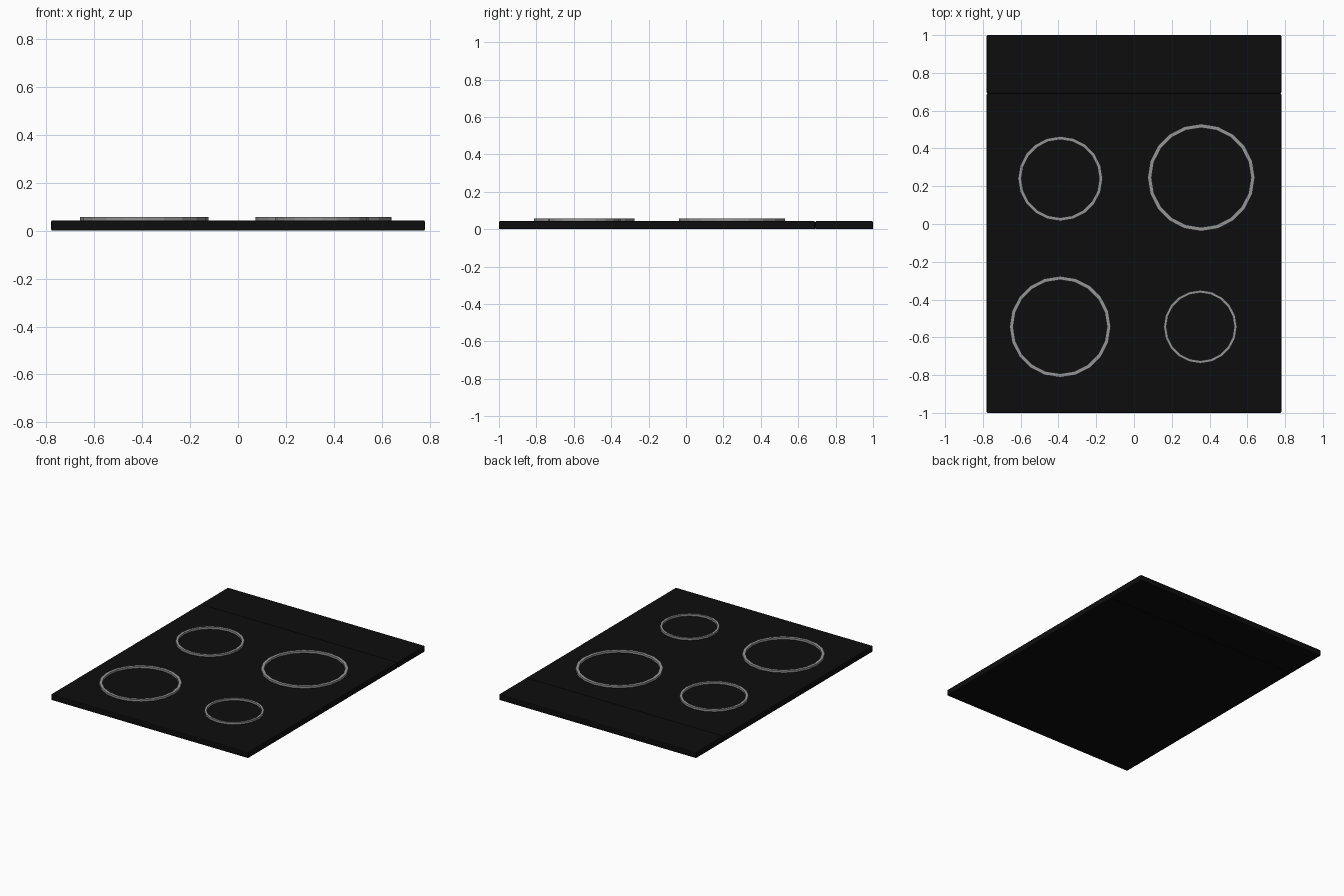
import bpy, bmesh, math

if "Cube" in bpy.data.objects:
    bpy.data.objects.remove(bpy.data.objects["Cube"])

def material(name, rgb):
    m = bpy.data.materials.new(name)
    m.diffuse_color = (*rgb, 1)
    m.use_nodes = True
    m.node_tree.nodes["Principled BSDF"].inputs["Base Color"].default_value = m.diffuse_color
    return m

black = material("black_glass", (0.004, 0.004, 0.004))
grey = material("ring_grey", (0.3, 0.3, 0.3))
W, TOP, RING_TOP, SPLIT = 0.78, 0.043, 0.057, 0.69

def finish(bm, name, mat):
    bmesh.ops.recalc_face_normals(bm, faces=bm.faces[:])
    me = bpy.data.meshes.new(name)
    bm.to_mesh(me)
    bm.free()
    me.materials.append(mat)
    ob = bpy.data.objects.new(name, me)
    bpy.context.collection.objects.link(ob)
    return ob

def slab(name, y0, y1):
    bm = bmesh.new()
    bmesh.ops.create_cube(bm, size=1)
    for v in bm.verts:
        v.co = (v.co.x * 2 * W, (y0 + y1) / 2 + v.co.y * (y1 - y0), (v.co.z + 0.5) * TOP)
    bmesh.ops.bevel(bm, geom=bm.edges[:], offset=0.006, segments=2,
                    profile=0.5, affect='EDGES')
    finish(bm, name, black)

def ring(name, x, y, r, width, sides=20):
    bm = bmesh.new()
    # rectangular section swept around the burner centre
    section = [(r, TOP - 0.003), (r, RING_TOP), (r - width, RING_TOP), (r - width, TOP - 0.003)]
    loops = []
    for i in range(sides):
        a = 2 * math.pi * i / sides
        loops.append([bm.verts.new((x + q * math.cos(a), y + q * math.sin(a), z))
                      for q, z in section])
    for i in range(sides):
        a, b = loops[i], loops[(i + 1) % sides]
        for j in range(4):
            k = (j + 1) % 4
            bm.faces.new((a[j], b[j], b[k], a[k]))
    finish(bm, name, grey)

# Glass top and the separate rear strip
slab("cooktop_panel", -1, SPLIT)
slab("rear_panel", SPLIT, 1)

# Burner rings
ring("burner_ring_back_left", -0.39, 0.24, 0.224, 0.018)
ring("burner_ring_back_right", 0.356, 0.246, 0.284, 0.021)
ring("burner_ring_front_left", -0.391, -0.544, 0.268, 0.020)
ring("burner_ring_front_right", 0.351, -0.544, 0.194, 0.015)
